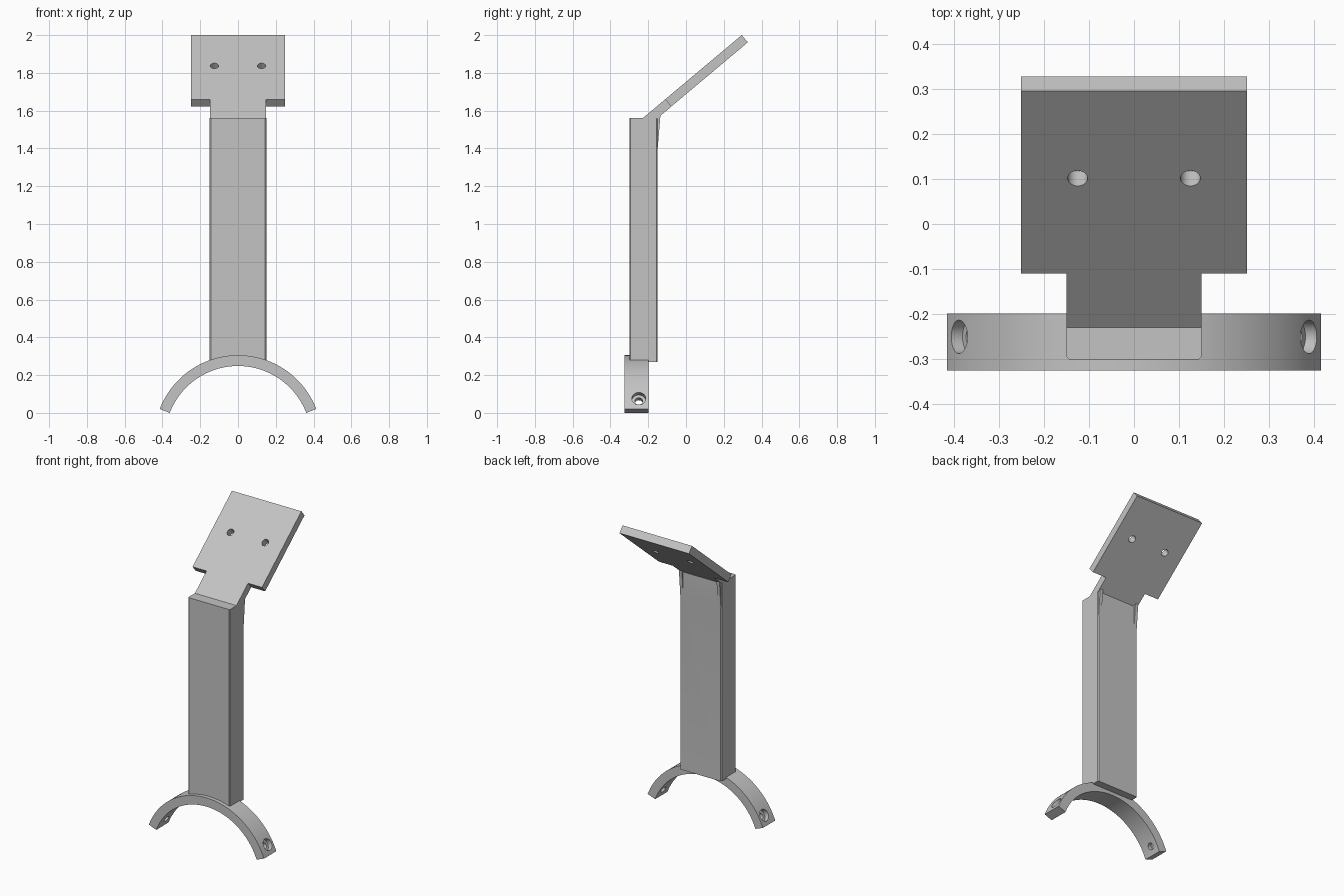
import bpy, bmesh, math
from mathutils import Vector, Matrix

if "Cube" in bpy.data.objects:
    bpy.data.objects.remove(bpy.data.objects["Cube"])

grey = bpy.data.materials.new("light_grey")
grey.diffuse_color = (0.55, 0.55, 0.55, 1)
grey.use_nodes = True
grey.node_tree.nodes["Principled BSDF"].inputs["Base Color"].default_value = grey.diffuse_color


def link(name, bm):
    bmesh.ops.recalc_face_normals(bm, faces=bm.faces)
    me = bpy.data.meshes.new(name)
    bm.to_mesh(me)
    bm.free()
    me.materials.append(grey)
    ob = bpy.data.objects.new(name, me)
    bpy.context.collection.objects.link(ob)
    return ob


def prism(name, pts, w0, w1, place):
    """Extrude a 2D outline from w0 to w1, placed by place(u, v, w)."""
    bm = bmesh.new()
    a = [bm.verts.new(place(u, v, w0)) for u, v in pts]
    b = [bm.verts.new(place(u, v, w1)) for u, v in pts]
    bm.faces.new(a)
    bm.faces.new(b)
    n = len(pts)
    for i in range(n):
        j = (i + 1) % n
        bm.faces.new((a[i], a[j], b[j], b[i]))
    return link(name, bm)


def rod(name, centre, axis, radius, length):
    bm = bmesh.new()
    rot = Vector(axis).to_track_quat('Z', 'Y').to_matrix().to_4x4()
    bmesh.ops.create_cone(bm, cap_ends=True, segments=32, radius1=radius, radius2=radius,
                          depth=length, matrix=Matrix.Translation(centre) @ rot)
    return link(name, bm)


def boolean(target, other, op):
    m = target.modifiers.new(op.lower(), 'BOOLEAN')
    m.operation, m.solver, m.object = op, 'EXACT', other
    bpy.context.view_layer.objects.active = target
    bpy.ops.object.modifier_apply(modifier=m.name)
    bpy.data.objects.remove(other)


# Curved clamp foot
R, r, CZ, END = 0.444, 0.387, -0.1387, math.radians(21)
N = 48
angs = [END + (math.pi - 2 * END) * i / N for i in range(N + 1)]
arc = [(R * math.cos(a), CZ + R * math.sin(a)) for a in angs]
arc += [(r * math.cos(a), CZ + r * math.sin(a)) for a in reversed(angs)]
bracket = prism("curved_foot_bracket", arc, -0.325, -0.198, lambda u, v, w: (u, w, v))

# Counterbored screw holes near both foot ends
for s in (-1, 1):
    a = math.radians(29)
    d = Vector((s * math.cos(a), 0, math.sin(a)))
    c = Vector((0, -0.25, CZ))
    boolean(bracket, rod("screw_hole", c + d * 0.415, d, 0.021, 0.2), 'DIFFERENCE')
    boolean(bracket, rod("screw_recess", c + d * (R - 0.03 + 0.05), d, 0.037, 0.1), 'DIFFERENCE')

# Upright post with slightly chamfered edges
X, Y0, Y1, C = 0.15, -0.30, -0.15, 0.006
outline = [(-X + C, Y0), (X - C, Y0), (X, Y0 + C), (X, Y1 - C),
           (X - C, Y1), (-X + C, Y1), (-X, Y1 - C), (-X, Y0 + C)]
post = prism("post", outline, 0.27, 1.56, lambda u, v, w: (u, v, w))

# Tilted mounting plate with narrow neck
t = math.radians(40)
ct, st = math.cos(t), math.sin(t)


def slope(u, v, w):
    return Vector((u, 0.295 - v * ct + w * st, 2.0 - v * st - w * ct))


tee = [(-0.25, 0), (0.25, 0), (0.25, 0.529), (0.1495, 0.529),
       (0.1495, 0.705), (-0.1495, 0.705), (-0.1495, 0.529), (-0.25, 0.529)]
plate = prism("tilted_plate", tee, 0, 0.05, slope)
for s in (-1, 1):
    boolean(plate, rod("plate_hole", slope(s * 0.125, 0.253, 0.025),
                       (0, st, -ct), 0.022, 0.2), 'DIFFERENCE')

# Thin ribs under the neck, behind the post
ribs = []
for s in (-1, 1):
    tri = [(-0.165, 1.40), (-0.15, 1.40), (-0.135, 1.58), (-0.165, 1.58)]
    ribs.append(prism("rib", tri, s * 0.125, s * 0.146, lambda u, v, w: (w, u, v)))

# Fuse everything into one solid
for part in (post, plate, *ribs):
    boolean(bracket, part, 'UNION')

bracket.name = "angled_plate_stand"
bpy.ops.object.select_all(action='DESELECT')
bracket.select_set(True)
bpy.context.view_layer.objects.active = bracket
bpy.ops.object.shade_smooth_by_angle(angle=math.radians(25))
